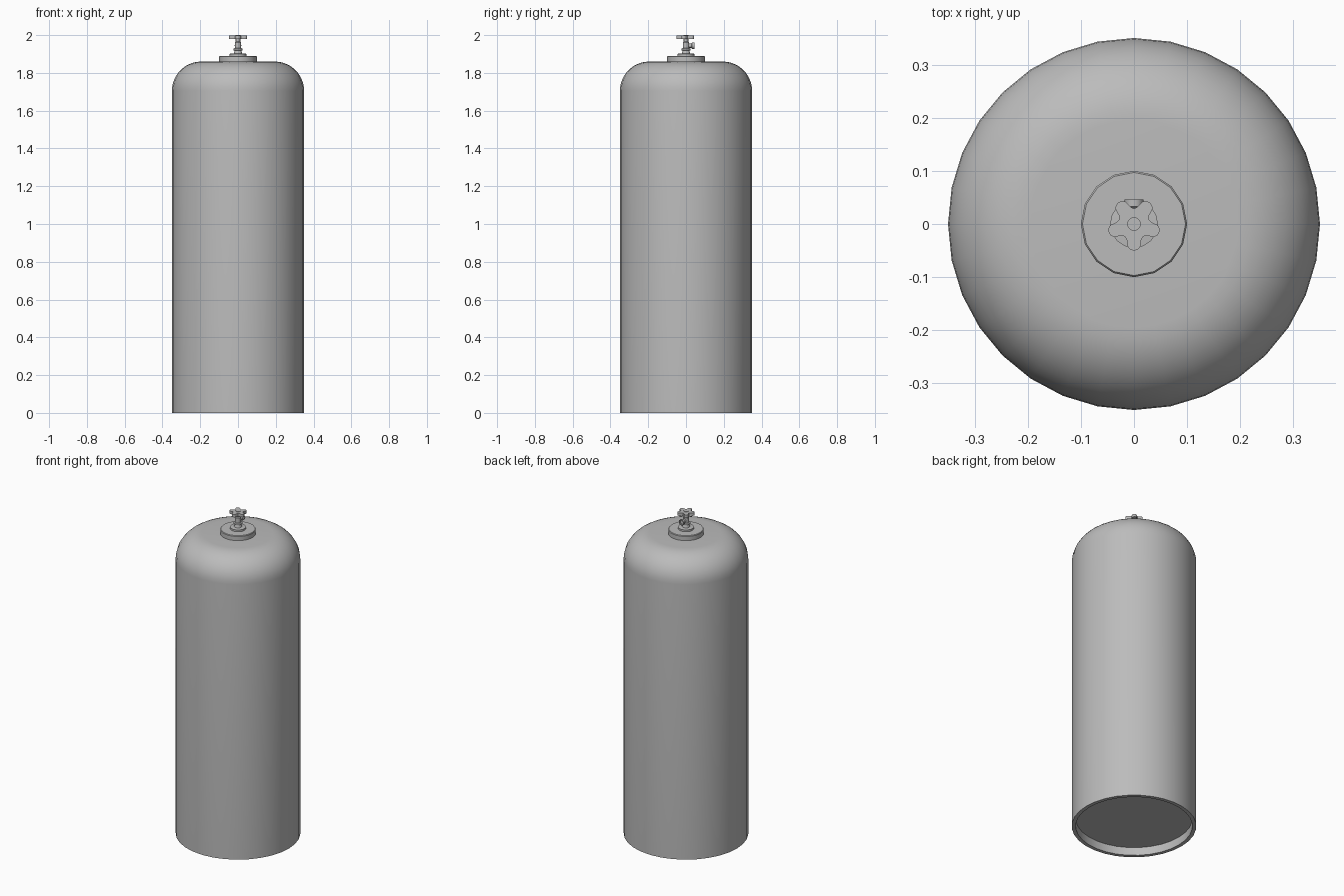
import bpy, bmesh
from math import sin, cos, pi, radians
from mathutils import Matrix, Vector

if "Cube" in bpy.data.objects:
    bpy.data.objects.remove(bpy.data.objects["Cube"])

# Single painted metal colour
grey = bpy.data.materials.new("grey_metal")
grey.use_nodes = True
colour = (0.5, 0.5, 0.5, 1)
grey.diffuse_color = colour
grey.node_tree.nodes["Principled BSDF"].inputs["Base Color"].default_value = colour


def finish(name, bm, angle=35):
    """Turn a bmesh into a smooth object with sharp edges kept."""
    bmesh.ops.recalc_face_normals(bm, faces=bm.faces)
    mesh = bpy.data.meshes.new(name)
    bm.to_mesh(mesh)
    bm.free()
    mesh.materials.append(grey)
    mesh.shade_smooth()
    mesh.set_sharp_from_angle(angle=radians(angle))
    obj = bpy.data.objects.new(name, mesh)
    bpy.context.collection.objects.link(obj)
    return obj


def lathe(name, profile, sides, matrix=None):
    """Revolve (radius, height) points about z and cap both ends."""
    bm = bmesh.new()
    rings = [[bm.verts.new((r * cos(2 * pi * i / sides), r * sin(2 * pi * i / sides), z))
              for i in range(sides)] for r, z in profile]
    for a, b in zip(rings, rings[1:]):
        for i in range(sides):
            j = (i + 1) % sides
            bm.faces.new((a[i], a[j], b[j], b[i]))
    bm.faces.new(rings[0])
    bm.faces.new(rings[-1])
    if matrix:
        bm.transform(matrix)
    return finish(name, bm)


# Tank: recessed base, straight wall, rounded shoulder, flat top
R, fillet, top = 0.35, 0.155, 1.86
steps = 10
shoulder = [(R - fillet + fillet * cos(pi / 2 * i / steps),
             top - fillet + fillet * sin(pi / 2 * i / steps)) for i in range(steps + 1)]
lathe("tank_body", [(0.328, 0.05), (0.328, 0), (R, 0)] + shoulder, 32)

# Neck collar with a small chamfer
lathe("neck_collar", [(0.1, top), (0.1, 1.886), (0.097, 1.89)], 16)

# Valve body: flange, waist, nut and stem
lathe("valve_body", [(0.045, 1.89), (0.045, 1.901), (0.022, 1.903), (0.018, 1.918),
                     (0.025, 1.92), (0.025, 1.928), (0.017, 1.931), (0.017, 1.962),
                     (0.012, 1.966), (0.012, 1.98)], 16)

# Side outlet pointing to the back, flared at its mouth
lathe("valve_outlet", [(0.011, 0), (0.011, 0.028), (0.018, 0.033), (0.018, 0.046),
                       (0.012, 0.046), (0.012, 0.038)], 12,
      Matrix.Translation((0, 0, 1.944)) @ Matrix.Rotation(-pi / 2, 4, "X"))

# Five-lobed handwheel, one lobe facing the front
bm = bmesh.new()
outline = []
for lobe in range(5):
    for offset, r in ((-36, 0.029), (-24, 0.033), (-15, 0.045), (-8, 0.049),
                      (0, 0.05), (8, 0.049), (15, 0.045), (24, 0.033)):
        a = radians(-90 + 72 * lobe + offset)
        outline.append(bm.verts.new((r * cos(a), r * sin(a), 1.979)))
base = bm.faces.new(outline)
extruded = bmesh.ops.extrude_face_region(bm, geom=[base])["geom"]
bmesh.ops.translate(bm, vec=Vector((0, 0, 0.018)),
                    verts=[g for g in extruded if isinstance(g, bmesh.types.BMVert)])
finish("handwheel", bm, 40)

# Stem end showing through the wheel
lathe("spindle_cap", [(0.013, 1.99), (0.013, 2.0)], 12)
